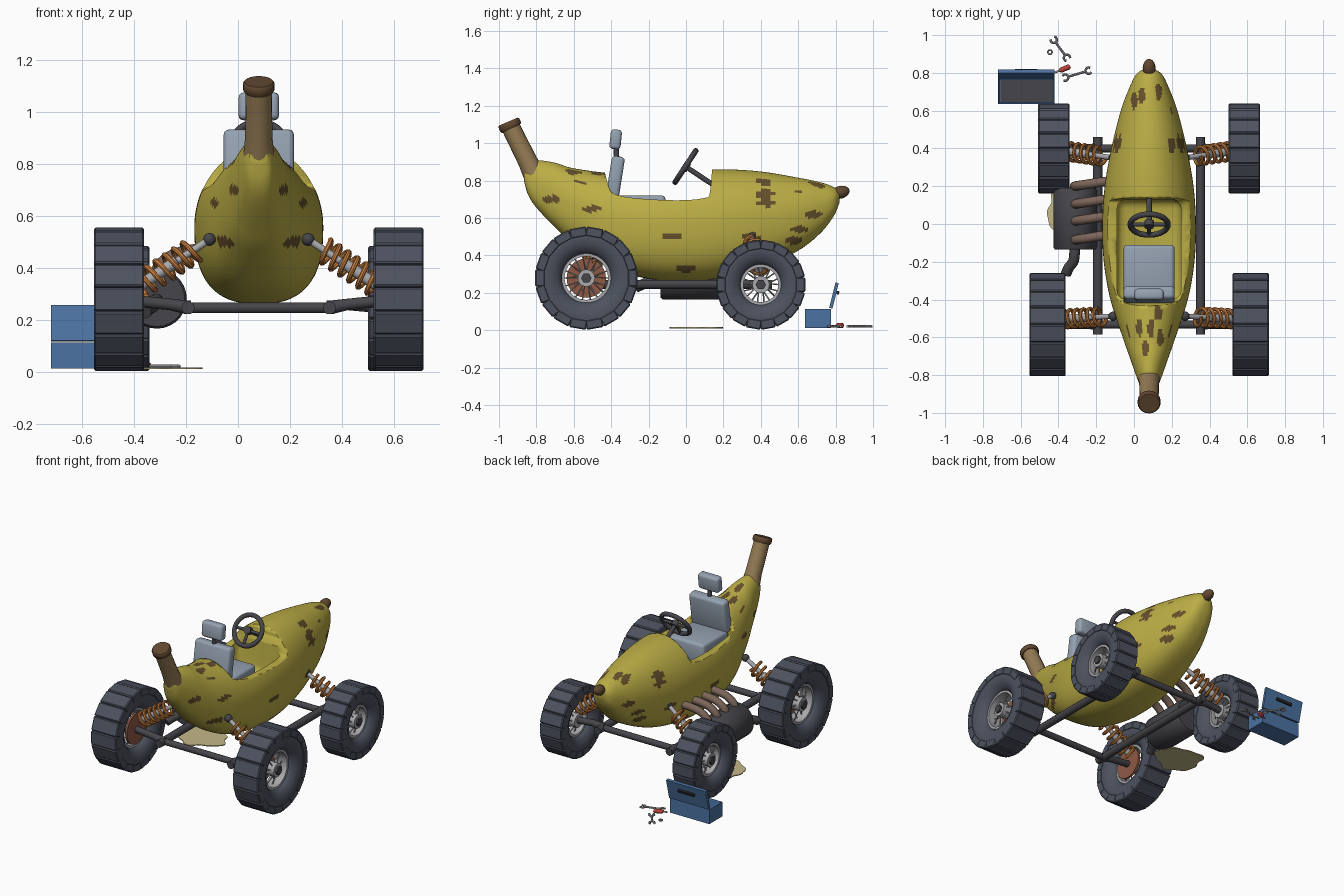
import bpy, bmesh, random
from math import sin, cos, pi, radians, copysign
from mathutils import Vector as V, Matrix as M

if "Cube" in bpy.data.objects:
    bpy.data.objects.remove(bpy.data.objects["Cube"])

C = 0.08  # car centre line


def mat(name, *rgb):
    m = bpy.data.materials.new(name)
    m.diffuse_color = (*rgb, 1)
    m.use_nodes = True
    m.node_tree.nodes["Principled BSDF"].inputs["Base Color"].default_value = m.diffuse_color
    return m


YELLOW, BROWN = mat("peel", .50, .42, .06), mat("spots", .13, .08, .025)
STEM, CAP = mat("stem", .30, .20, .09), mat("cap", .12, .065, .03)
TYRE, DARK = mat("rubber", .075, .085, .115), mat("frame", .06, .06, .07)
SEAT, SPRING = mat("seat", .30, .36, .44), mat("spring", .60, .22, .05)
PIPE, COPPER = mat("pipe", .20, .13, .10), mat("copper", .28, .10, .06)
BLUE, RED, OIL = mat("blue", .07, .17, .36), mat("red", .5, .05, .04), mat("oil", .55, .48, .25)
STEEL, BLACK = mat("steel", .4, .4, .42), mat("black", .02, .02, .025)


def add(name, me, m, smooth=True):
    ob = bpy.data.objects.new(name, me)
    bpy.context.collection.objects.link(ob)
    me.materials.clear()
    me.materials.append(m)
    if smooth:
        bpy.ops.object.select_all(action='DESELECT')
        ob.select_set(True)
        bpy.context.view_layer.objects.active = ob
        bpy.ops.object.shade_smooth_by_angle(angle=radians(40))
    return ob


def from_bm(name, bm, m, smooth=True):
    bmesh.ops.recalc_face_normals(bm, faces=bm.faces)
    me = bpy.data.meshes.new(name)
    bm.to_mesh(me)
    bm.free()
    return add(name, me, m, smooth)


def loft(name, rings, m, wrap=False):
    bm = bmesh.new()
    vs = [[bm.verts.new(p) for p in r] for r in rings]
    n = len(vs[0])
    for a, b in zip(vs, vs[1:] + vs[:1] if wrap else vs[1:]):
        for i in range(n):
            bm.faces.new((a[i], a[(i + 1) % n], b[(i + 1) % n], b[i]))
    if not wrap:
        bm.faces.new(vs[0])
        bm.faces.new(vs[-1])
    return from_bm(name, bm, m)


def tube(name, paths, r, m, res=5, radii=None, cyclic=False):
    cu = bpy.data.curves.new(name, 'CURVE')
    cu.dimensions, cu.bevel_depth, cu.bevel_resolution, cu.use_fill_caps = '3D', r, res, True
    for path in paths:
        sp = cu.splines.new('POLY')
        sp.points.add(len(path) - 1)
        sp.use_cyclic_u = cyclic
        for i, p in enumerate(path):
            sp.points[i].co = (*p, 1)
            sp.points[i].radius = radii[i] if radii else 1
    tmp = bpy.data.objects.new(name + "_path", cu)
    me = bpy.data.meshes.new_from_object(tmp)
    bpy.data.objects.remove(tmp)
    return add(name, me, m)


def box(name, c, size, m, bevel=0, rx=0):
    bm = bmesh.new()
    bmesh.ops.create_cube(bm, size=1, matrix=M.Translation(c) @ M.Rotation(rx, 4, 'X') @ M.Diagonal((*size, 1)))
    if bevel:
        bmesh.ops.bevel(bm, geom=bm.edges[:], offset=bevel, segments=3, profile=.5, affect='EDGES')
    return from_bm(name, bm, m)


def spline(keys, n):
    out = []
    k = [keys[0]] + keys + [keys[-1]]
    for i in range(1, len(k) - 2):
        for j in range(n):
            t = j / n
            out.append([.5 * (2 * b + (c - a) * t + (2 * a - 5 * b + 4 * c - d) * t * t + (3 * b - a - 3 * c + d) * t ** 3)
                        for a, b, c, d in zip(*k[i - 1:i + 3])])
    return out + [list(keys[-1])]


# banana body: y, bottom z, top z, half width
keys = [(-.867, .80, .86, .035), (-.845, .725, .89, .052), (-.80, .655, .908, .07), (-.70, .55, .895, .105),
        (-.60, .46, .865, .14), (-.40, .33, .84, .205), (-.20, .275, .845, .24), (0, .26, .855, .248),
        (.20, .28, .86, .235), (.40, .33, .848, .20), (.60, .425, .815, .15), (.72, .52, .79, .105),
        (.79, .61, .765, .07), (.82, .68, .74, .03)]
rings = []
for y, b, t, w in spline(keys, 8):
    ring = []
    for i in range(80):
        a = 2 * pi * i / 80
        e = .78 if sin(a) < 0 else 1
        ring.append((C + w * copysign(abs(cos(a)) ** e, cos(a)), y, (b + t) / 2 + (t - b) / 2 * copysign(abs(sin(a)) ** e, sin(a))))
    rings.append(ring)
body = loft("banana_body", rings, YELLOW)
body.data.materials.append(BROWN)
side = [(-.5, .65), (-.55, .8), (-.08, .5), (0, .33), (.35, .5), (.42, .73), (.42, .68), (.7, .77), (.68, .62), (.6, .54), (.57, .48), (-.72, .7), (-.55, .5)]
top = [(0, .65), (.04, .68), (.13, .7), (.2, .42), (.21, .62), (.09, -.55), (.06, -.66), (.13, -.47), (.14, -.6), (.03, -.55)]
for f in body.data.polygons:
    c, n = f.center, f.normal
    if n.z < .6 and any(((c.y - y) / .052) ** 2 + ((c.z - z) / .02) ** 2 < 1 for y, z in side) or \
       n.z > .5 and any(((c.x - x) / .018) ** 2 + ((c.y - y) / .045) ** 2 < 1 for x, y in top):
        f.material_index = 1

# cockpit: lowered rim, then the well
rim = spline([(-.46, 1.0), (-.42, .79), (-.36, .72), (-.1, .695), (.09, .705), (.13, .75), (.145, 1.0)], 5)
cutters = [loft("rim_cutter", [[(C + x, y, z) for y, z in rim] for x in (-.5, .5)], YELLOW),
           box("well_cutter", (C, -.135, .75), (.34, .53, .44), YELLOW, .05)]
for cut in cutters:
    md = body.modifiers.new("cut", 'BOOLEAN')
    md.object, md.operation, md.solver = cut, 'DIFFERENCE', 'EXACT'
    bpy.context.view_layer.objects.active = body
    bpy.ops.object.modifier_apply(modifier=md.name)
    bpy.data.objects.remove(cut)

# stem, its cap and the blossom tip
tube("banana_stem", [[(C, -.80, .81), (C, -.845, .90), (C, -.937, 1.085)]], .05, STEM, 8, [1.25, 1.05, 1])
tube("stem_cap", [[(C, -.933, 1.078), (C, -.937, 1.086), (C, -.947, 1.108), (C, -.95, 1.115)]], .061, CAP, 8, [.9, 1, 1, .9])
bm = bmesh.new()
bmesh.ops.create_uvsphere(bm, u_segments=20, v_segments=12, radius=1,
                          matrix=M.Translation((C, .825, .737)) @ M.Rotation(.25, 4, 'X') @ M.Diagonal((.034, .05, .034, 1)))
from_bm("banana_tip", bm, CAP)

# seat
box("seat_cushion", (C, -.25, .65), (.27, .28, .14), SEAT, .02)
box("seat_back", (C, -.378, .815), (.27, .07, .23), SEAT, .02, radians(-9))
box("headrest", (C, -.376, 1.02), (.155, .06, .105), SEAT, .018, radians(-6))
tube("headrest_post", [[(C, -.37, .9), (C, -.375, 1.0)]], .015, DARK)

# steering wheel
u, w, sc = V((1, 0, 0)), V((0, .55, .835)), V((C, -.003, .875))
circle = [sc + .1 * (cos(a) * u + sin(a) * w) for a in [2 * pi * i / 32 for i in range(32)]]
tube("steering_wheel_rim", [circle], .015, DARK, 4, cyclic=True)
tube("steering_wheel_spokes", [[sc, sc + .1 * (cos(a) * u + sin(a) * w)] for a in (0, pi, -pi / 2)], .01, DARK)
col = V((0, .835, -.55))
tube("steering_hub", [[sc - .015 * col, sc + .02 * col]], .025, DARK)
tube("steering_column", [[sc, sc + .22 * col]], .014, DARK)


# wheels: tyre, tread, rim, spokes and hub
def wheel(tag, s, y, off, R, W, hole, brake):
    o = V((C + s * off, y, R + .003))
    half = [(hole, .45), (hole + .02, .75), (R * .68, .96), (R - .045, .97), (R - .022, .9)]
    prof = half + [(r, -x) for r, x in reversed(half)]
    P = lambda a, r, x: o + V((x * s, r * cos(a), r * sin(a)))
    N = 48
    angs = [2 * pi * i / N for i in range(N)]
    loft(tag + "_tyre", [[P(a, r, x * W) for r, x in prof] for a in angs], TYRE, True)
    bm = bmesh.new()
    for k in range(18):
        m4 = M.Translation(o) @ M.Rotation(2 * pi * k / 18 + pi / 2, 4, 'X') @ M.Translation((0, 0, R - .028)) \
            @ M.Diagonal((2 * W, 2 * pi * R / 18 * .95, .052, 1))
        bmesh.ops.create_cube(bm, size=1, matrix=m4)
    bmesh.ops.bevel(bm, geom=bm.edges[:], offset=.006, segments=1, affect='EDGES')
    from_bm(tag + "_tread", bm, TYRE, False)
    rr = [(hole - .012, -.5 * W), (hole + .004, -.5 * W), (hole + .004, .5 * W), (hole - .012, .5 * W)]
    loft(tag + "_rim", [[P(a, r, x) for r, x in rr] for a in angs], STEEL, True)
    tube(tag + "_spokes", [[P(2 * pi * (k + .4 * (-1) ** k) / 18, .04, .35 * W * (-1) ** k),
                            P(2 * pi * k / 18, hole, 0)] for k in range(18)], .004, STEEL, 1)
    tube(tag + "_hub", [[P(0, 0, -.6 * W), P(0, 0, .6 * W)]], .046, STEEL, 7)
    tube(tag + "_hub_nut", [[P(0, 0, .55 * W), P(0, 0, .75 * W)]], .028, DARK, 1)
    if brake:
        tube(tag + "_brake_disc", [[P(0, 0, -.65 * W), P(0, 0, -.5 * W)]], .105, COPPER, 12)
    # axle arm from the rail
    tube(tag + "_axle", [[(C + s * .26, y, .247), (C + s * .28, y, .247), (C + s * .34, y, .258), o]], .022, DARK, 4, [1.2, 1.2, 1, 1])
    # coil-over spring
    a, b = V((C - s * -.19, y + (.045 if brake else -.05), .508)), V((C + s * .465, y + (.03 if brake else -.01), .325))
    d = (b - a)
    e1 = d.cross(V((0, 1, 0))).normalized()
    e2 = d.normalized().cross(e1)
    coil = []
    for i in range(97):
        g = 2 * pi * i * 6 / 96
        coil.append(a + d * (.22 + .76 * i / 96) + .047 * (cos(g) * e1 + sin(g) * e2))
    tube(tag + "_spring", [coil], .01, SPRING, 2)
    tube(tag + "_damper", [[a, a + d * .45, a + d * .46, b]], .014, STEEL, 4, [1, 1, 1.6, 1.6])
    bm = bmesh.new()
    bmesh.ops.create_uvsphere(bm, u_segments=14, v_segments=8, radius=.025, matrix=M.Translation(a))
    from_bm(tag + "_spring_mount", bm, DARK)


for s, sn in ((-1, "left"), (1, "right")):
    wheel("large_" + sn, s, -.533, .538, .275, .096, .128, True)
    wheel("small_" + sn, s, .40, .504, .24, .083, .105, False)
    tube("frame_rail_" + sn, [[(C + s * .272, -.585, .245), (C + s * .272, .46, .245)]], .025, DARK)
for y, n in ((-.533, "stem_end"), (.40, "tip_end")):
    tube("cross_tube_" + n, [[(C - .27, y, .245), (C + .27, y, .245)]], .021, DARK)

# engine drum with exhaust pipes
tube("engine_drum", [[(-.312, -.135, .28), (-.312, -.125, .28), (-.312, .18, .28), (-.312, .19, .28)]], .115, DARK, 12, [.93, 1, 1, .93])
pipes = [spline([(-.08, y, .47), (-.17, y - .008, .465), (-.25, y - .02, .445), (-.305, y - .028, .40), (-.315, y - .03, .34)], 4)
         for y in (.23, .135, .045, -.055)]
tube("exhaust_pipes", pipes, .025, PIPE, 4)
tube("tail_pipe", [spline([(-.315, -.10, .27), (-.315, -.16, .27), (-.322, -.20, .26), (-.345, -.23, .245), (-.36, -.265, .23)], 4)], .028, DARK)

# oil puddle
random.seed(3)
ph = [random.uniform(0, 6) for _ in range(3)]
blob = []
for i in range(48):
    a = 2 * pi * i / 48
    r = .9 + .07 * sin(3 * a + ph[0]) + .06 * sin(5 * a + ph[1]) + .04 * sin(8 * a + ph[2])
    blob.append((-.312 + .172 * r * cos(a), .065 + .15 * r * sin(a)))
loft("oil_puddle", [[(x, y, z) for x, y in blob] for z in (.01, .016)], OIL)

# toolbox with an open lid
bm = bmesh.new()
bmesh.ops.create_cube(bm, size=1, matrix=M.Translation((-.57, .705, .062)) @ M.Diagonal((.30, .14, .1, 1)))
lid_face = max(bm.faces, key=lambda f: f.calc_center_median().z)
bmesh.ops.inset_region(bm, faces=[lid_face], thickness=.012)
bmesh.ops.translate(bm, verts=lid_face.verts, vec=(0, 0, -.08))
from_bm("toolbox", bm, BLUE, False)
box("toolbox_liner", (-.57, .705, .034), (.276, .116, .004), DARK)
box("toolbox_lid", (-.57, .791, .185), (.30, .018, .14), BLUE, 0, radians(-14))
box("toolbox_handle", (-.57, .812, .20), (.12, .014, .018), BLACK, 0, radians(-14))


# loose tools
def wrench(name, p, q):
    p, q = V((*p, .02)), V((*q, .02))
    d = (q - p).normalized()
    n = V((-d.y, d.x, 0))
    jaw = lambda c, e: [c + .017 * (cos(a) * e + sin(a) * n) for a in [radians(45 + 27 * i) for i in range(11)]]
    tube(name, [[p + d * .017, q - d * .017], jaw(p, -d), jaw(q, d)], .0065, STEEL, 2)


wrench("wrench_a", (-.425, .975), (-.355, .88))
wrench("wrench_b", (-.365, .775), (-.24, .812))
tube("nut", [[V((-.445 + .012 * cos(k * pi / 3), .91 + .012 * sin(k * pi / 3), .018)) for k in range(6)]], .005, STEEL, 1, cyclic=True)
tube("screwdriver_handle", [[(-.395, .812, .025), (-.385, .815, .025), (-.345, .832, .025), (-.338, .835, .025)]], .014, RED, 4, [.6, 1, 1, .6])
tube("screwdriver_shaft", [[(-.42, .802, .025), (-.39, .813, .025)]], .005, STEEL, 3)
